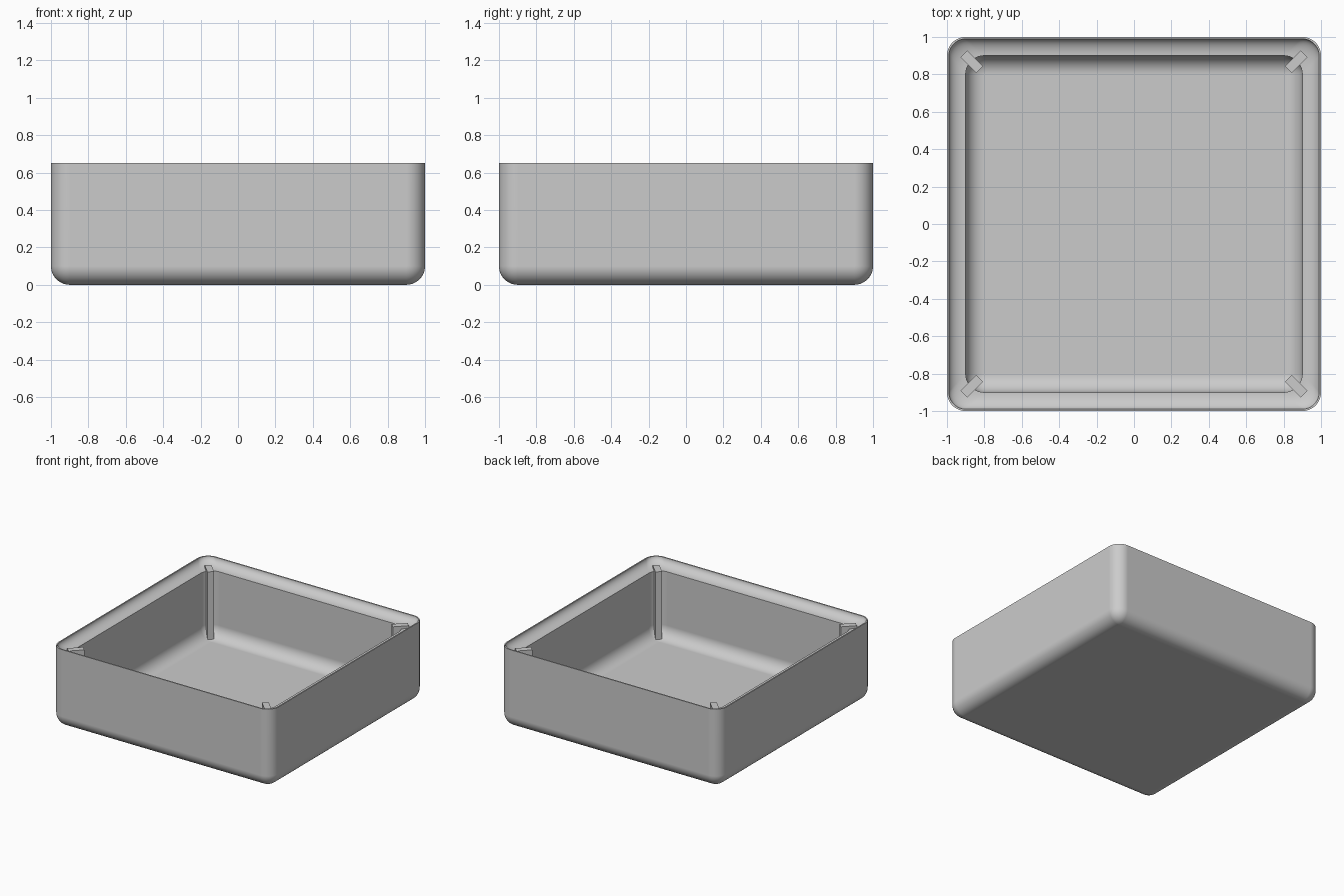
import bpy, bmesh, math
from mathutils import Matrix, Vector

if "Cube" in bpy.data.objects:
    bpy.data.objects.remove(bpy.data.objects["Cube"])

grey = bpy.data.materials.new("plain_grey")
grey.diffuse_color = (0.6, 0.6, 0.6, 1)
grey.use_nodes = True
grey.node_tree.nodes["Principled BSDF"].inputs["Base Color"].default_value = grey.diffuse_color

HEIGHT, FLOOR, LEDGE, R = 0.65, 0.05, 0.59, 0.1
SEG = 12  # segments in each quarter round


def add_object(name, bm):
    bmesh.ops.remove_doubles(bm, verts=bm.verts, dist=1e-5)
    bmesh.ops.recalc_face_normals(bm, faces=bm.faces)
    mesh = bpy.data.meshes.new(name)
    bm.to_mesh(mesh)
    bm.free()
    mesh.materials.append(grey)
    obj = bpy.data.objects.new(name, mesh)
    bpy.context.collection.objects.link(obj)
    return obj


def rounded_square(bm, half, radius, z):
    """Ring of vertices around a square with rounded corners."""
    ring = []
    for q in range(4):
        turn = Matrix.Rotation(q * math.pi / 2, 3, 'Z')
        for i in range(SEG + 1):
            a = i / SEG * math.pi / 2
            c = half - radius
            ring.append(bm.verts.new(turn @ Vector((c + radius * math.cos(a), c + radius * math.sin(a), z))))
    return ring


# Tray section as (half width, corner radius, height), from underside to inner floor
angles = [i / SEG * math.pi / 2 for i in range(SEG + 1)]
section = [(0.9 + R * math.sin(a), max(R * math.sin(a), 1e-7), R - R * math.cos(a)) for a in angles]
section.append((1.0, R, HEIGHT))
# rim and hollow cove down to the ledge
section += [(0.9 + 0.09 * math.cos(a), 0.09 + 0.01 * math.sin(a),
             HEIGHT - (HEIGHT - LEDGE) * math.sin(a)) for a in angles]
# inner wall and rounded floor edge
section += [(0.8 + R * math.cos(a), max(R * math.cos(a), 1e-7),
             FLOOR + R - R * math.sin(a)) for a in angles]

bm = bmesh.new()
rings = [rounded_square(bm, *s) for s in section]
count = len(rings[0])
for low, high in zip(rings, rings[1:]):
    for i in range(count):
        j = (i + 1) % count
        bm.faces.new((low[i], low[j], high[j], high[i]))
bm.faces.new(rings[0])
bm.faces.new(rings[-1])
tray = add_object("tray", bm)
bpy.context.view_layer.objects.active = tray
tray.select_set(True)
bpy.ops.object.shade_smooth_by_angle(angle=math.radians(35))
weighted = tray.modifiers.new("even_shading", 'WEIGHTED_NORMAL')
weighted.keep_sharp = True

# Thin upright ribs set diagonally in the inner corners
outer, inner = 0.91 * math.sqrt(2), 0.825 * math.sqrt(2)
bottom, top = 0.045, 0.613
for q, name in enumerate(("back_right", "back_left", "front_left", "front_right")):
    bm = bmesh.new()
    place = (Matrix.Rotation(math.radians(45 + 90 * q), 4, 'Z')
             @ Matrix.Translation(((outer + inner) / 2, 0, (bottom + top) / 2))
             @ Matrix.Diagonal((outer - inner, 0.05, top - bottom, 1)))
    bmesh.ops.create_cube(bm, size=1, matrix=place)
    add_object("corner_rib_" + name, bm)
